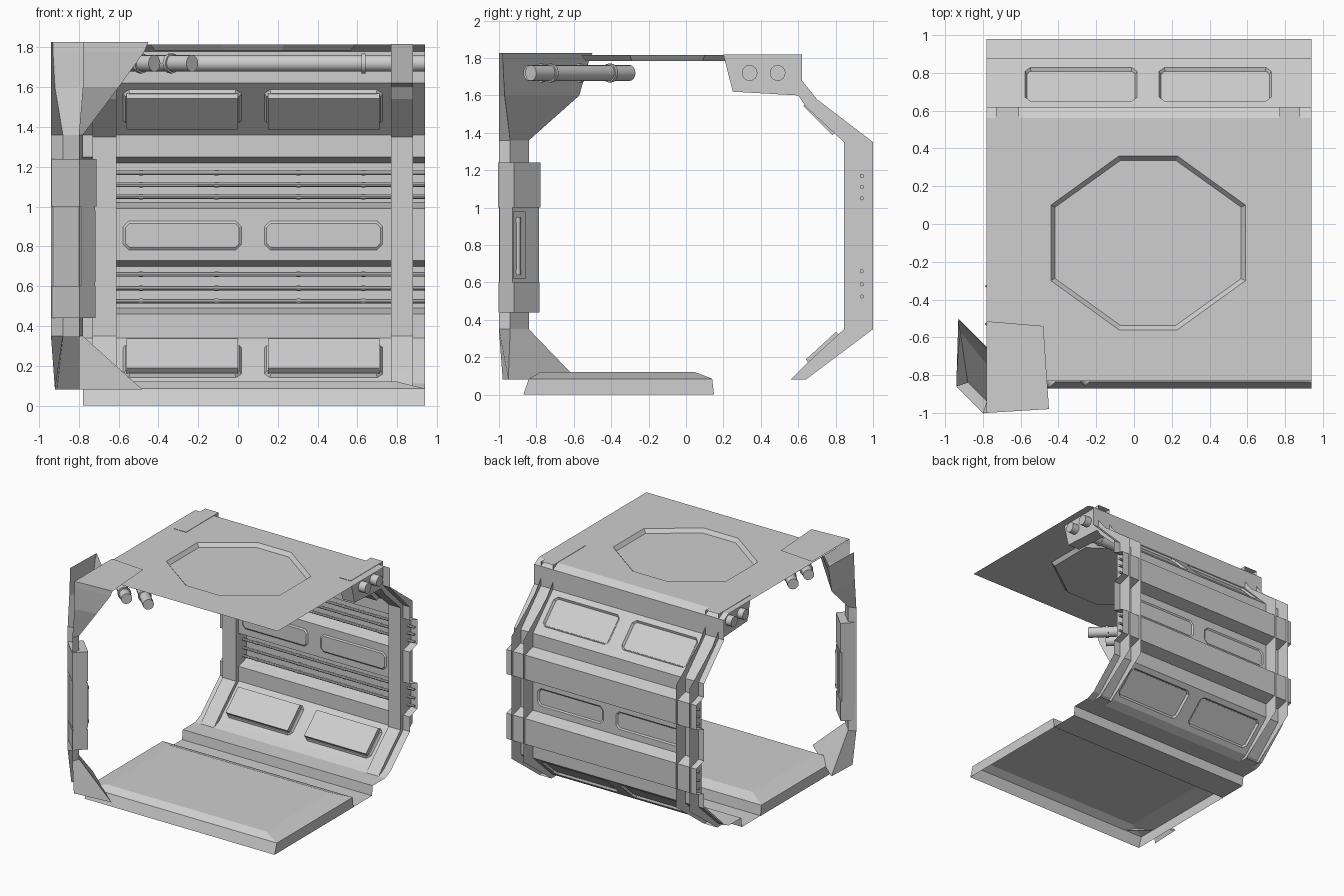
import bpy, bmesh, math
from mathutils import Vector, Matrix

if "Cube" in bpy.data.objects:
    bpy.data.objects.remove(bpy.data.objects["Cube"], do_unlink=True)

grey = bpy.data.materials.new("light_grey_metal")
grey.use_nodes = True
grey.diffuse_color = (0.62, 0.62, 0.62, 1)
grey.node_tree.nodes["Principled BSDF"].inputs["Base Color"].default_value = (0.62, 0.62, 0.62, 1)

X0, X1 = -0.78, 0.94


def finish(name, bm, smooth=False, fix_normals=False):
    if fix_normals:
        bmesh.ops.recalc_face_normals(bm, faces=bm.faces)
    me = bpy.data.meshes.new(name)
    bm.to_mesh(me)
    bm.free()
    me.materials.append(grey)
    ob = bpy.data.objects.new(name, me)
    bpy.context.collection.objects.link(ob)
    if smooth:
        bpy.ops.object.select_all(action='DESELECT')
        ob.select_set(True)
        bpy.context.view_layer.objects.active = ob
        bpy.ops.object.shade_smooth_by_angle(angle=math.radians(40))
    return ob


def skin(name, rings):
    """Skin a stack of open point rows into a sheet."""
    bm = bmesh.new()
    rows = [[bm.verts.new(p) for p in ring] for ring in rings]
    for a, b in zip(rows, rows[1:]):
        for i in range(len(a) - 1):
            bm.faces.new((a[i], a[i + 1], b[i + 1], b[i]))
    return finish(name, bm)


def pipe(name, a, b, r, rings=(), sides=16):
    """Straight pipe from a to b with collars at the given fractions."""
    a, b = Vector(a), Vector(b)
    d = b - a
    rot = d.to_track_quat('Z', 'Y').to_matrix().to_4x4()
    bm = bmesh.new()
    parts = [(0.5, d.length, r)] + [(t, 0.02, r * 1.2) for t in rings]
    for t, length, rad in parts:
        bmesh.ops.create_cone(bm, cap_ends=True, segments=sides, radius1=rad, radius2=rad,
                              depth=length, matrix=Matrix.Translation(a + d * t) @ rot)
    return finish(name, bm, smooth=True)


def box(name, centre, size, turn, axis):
    bm = bmesh.new()
    bmesh.ops.create_cube(bm, size=1, matrix=Matrix.Translation(centre)
                          @ Matrix.Rotation(math.radians(turn), 4, axis)
                          @ Matrix.Diagonal((*size, 1)))
    return finish(name, bm)


def rect(x0, x1, y0, y1, z):
    return [(x0, y0, z), (x1, y0, z), (x1, y1, z), (x0, y1, z)]


# Floor: raised tray, open underneath
bm = bmesh.new()
loops = [[bm.verts.new(p) for p in ring] for ring in (
    rect(X0, X1, -0.87, 0.15, 0), rect(X0, X1, -0.84, 0.14, 0.085),
    rect(X0 + 0.14, X1 - 0.14, -0.78, 0.05, 0.12))]
for a, b in zip(loops, loops[1:]):
    for i in range(4):
        j = (i + 1) % 4
        bm.faces.new((a[i], a[j], b[j], b[i]))
bm.faces.new(loops[2])
finish("floor", bm)

# Low gutter behind the floor and the step up to the wall
skin("floor_step", [[(X0, y, z), (X1, y, z)] for y, z in
                    ((0.15, 0.002), (0.39, 0.002), (0.4, 0.08), (0.56, 0.08))])

# Roof: sheet with a sunken octagon
bm = bmesh.new()
ZR = 1.815
cx, cy = 0.075, -0.1
corner = [bm.verts.new(p) for p in rect(X0, X1, -0.83, 0.56, ZR)]
octo = []
for sx, sy in ((-1, -1), (1, -1), (1, 1), (-1, 1)):
    pair = [(cx + sx * 0.515, cy + sy * 0.2, ZR), (cx + sx * 0.155, cy + sy * 0.46, ZR)]
    octo += [bm.verts.new(p) for p in (pair if sx * sy > 0 else pair[::-1])]
for k in range(4):
    a, b = octo[2 * k], octo[2 * k + 1]
    bm.faces.new((corner[k], b, a))
    bm.faces.new((corner[k], corner[(k + 1) % 4], octo[(2 * k + 2) % 8], b))
well = bm.faces.new(octo)
bm.normal_update()
bmesh.ops.inset_region(bm, faces=[well], thickness=0.025, depth=-0.03)
finish("roof", bm)

# Back wall: folded sheet with two pipe alcoves and three rows of windows
profile = [(0.56, ZR), (0.62, 1.78), (0.62, 1.62), (0.65, 1.59), (0.83, 1.41), (0.88, 1.36),
           (0.88, 1.25), (0.98, 1.22), (0.98, 1.02), (0.88, 0.99),
           (0.88, 0.93), (0.88, 0.78),
           (0.88, 0.73), (0.98, 0.7), (0.98, 0.49), (0.88, 0.46),
           (0.88, 0.34), (0.85, 0.312), (0.66, 0.138), (0.63, 0.11), (0.56, 0.08)]
window_rows = {3: 0.018, 10: 0.008, 17: 0.018}
xs = [X0, -0.58, 0.02, 0.13, 0.73, X1]
bm = bmesh.new()
grid = [[bm.verts.new((x, y, z)) for y, z in profile] for x in xs]
windows = []
for i in range(len(xs) - 1):
    for j in range(len(profile) - 1):
        f = bm.faces.new((grid[i][j], grid[i + 1][j], grid[i + 1][j + 1], grid[i][j + 1]))
        if j in window_rows and i in (1, 3):
            windows.append((f, window_rows[j]))
bm.normal_update()
todo = []
for f, depth in windows:
    bmesh.ops.inset_individual(bm, faces=[f], thickness=0.004)
    todo.append((f.calc_center_median(), list(f.verts), depth))
for centre, corners, depth in todo:
    bmesh.ops.bevel(bm, geom=corners, offset=0.028, segments=1, affect='VERTICES')
    bm.normal_update()
    f = min(bm.faces, key=lambda q: (q.calc_center_median() - centre).length)
    bmesh.ops.inset_individual(bm, faces=[f], thickness=0.012, depth=-depth)
finish("back_wall", bm)

# Raised inner panels behind the sloped windows
for side, x in (("right", -0.28), ("left", 0.43)):
    box("upper_inner_panel_" + side, (x, 0.717, 1.477), (0.56, 0.22, 0.035), -45, 'X')
    box("lower_inner_panel_" + side, (x, 0.733, 0.249), (0.56, 0.22, 0.035), 42.5, 'X')

# Wall ribs: channels open to the outside, with a ceiling bracket on top
rib = [(0.2, 1.818), (0.62, 1.818), (0.62, 1.68), (0.7, 1.58), (1, 1.35), (1, 0.35),
       (0.64, 0.08), (0.56, 0.08), (0.66, 0.18), (0.845, 0.35), (0.845, 1.35),
       (0.64, 1.54), (0.6, 1.6), (0.25, 1.62)]
for name, a, b in (("right_rib", -0.73, -0.61), ("left_rib", 0.77, 0.88)):
    bm = bmesh.new()
    va = [bm.verts.new((a, y, z)) for y, z in rib]
    vb = [bm.verts.new((b, y, z)) for y, z in rib]
    bm.faces.new(va)
    bm.faces.new(vb[::-1])
    for i in [0] + list(range(6, len(rib))):
        j = (i + 1) % len(rib)
        bm.faces.new((va[i], vb[i], vb[j], va[j]))
    finish(name, bm, fix_normals=True)

# Large ceiling pipes and thin alcove pipes along the wall
for k, y in enumerate((0.34, 0.49)):
    pipe("ceiling_pipe_%d" % k, (X0, y, 1.72), (X1, y, 1.72), 0.042, (0.04, 0.82))
for k, z in enumerate((1.17, 1.11, 1.05, 0.66, 0.59, 0.525)):
    pipe("alcove_pipe_%d" % k, (X0, 0.94, z), (X1, 0.94, z), 0.011,
         (0.17, 0.39, 0.63, 0.82), 8)

# Corner column: diagonal channel, open outwards, flaring at the head and the foot
stations = [
    (0.08, (-0.92, -0.84), (-0.91, -0.58), (-0.48, -0.95), (-0.8, -0.98)),
    (0.35, (-0.94, -0.86), (-0.88, -0.84), (-0.78, -0.94), (-0.8, -1)),
    (1.36, (-0.94, -0.86), (-0.88, -0.84), (-0.78, -0.94), (-0.8, -1)),
    (1.6, (-0.94, -0.84), (-0.92, -0.57), (-0.6, -0.97), (-0.78, -1)),
    (1.78, (-0.94, -0.83), (-0.93, -0.52), (-0.47, -0.98), (-0.78, -1)),
    (1.828, (-0.94, -0.83), (-0.93, -0.5), (-0.45, -0.98), (-0.78, -1))]
skin("corner_column", [[(x, y, z) for x, y in pts] for z, *pts in stations])
skin("column_head_plate", [[(-0.78, -1, 1.828), (-0.45, -0.98, 1.828)],
                           [(-0.78, -0.515, 1.828), (-0.48, -0.54, 1.828)]])

# Column blocks, handle and cross pipes
for name, z0, z1, depth, width in (("upper_block", 1.0, 1.24, 0.12, 0.2),
                                   ("middle_block", 0.6, 1.0, 0.1, 0.2),
                                   ("lower_block", 0.44, 0.6, 0.115, 0.195)):
    box("column_" + name, (-0.825, -0.892, (z0 + z1) / 2), (depth, width, z1 - z0), 45, 'Z')
box("handle_recess_plate", (-0.75, -0.892, 0.8), (0.008, 0.09, 0.36), 45, 'Z')
pipe("column_handle", (-0.74, -0.9, 0.64), (-0.74, -0.9, 0.95), 0.014, (0.06, 0.94), 10)
pipe("column_pipe_inner", (-0.76, -0.3, 1.72), (-0.23, -0.83, 1.72), 0.042, (0.2, 0.8))
pipe("column_pipe_outer", (-0.76, -0.5, 1.72), (-0.42, -0.84, 1.72), 0.042, (0.2, 0.8))
